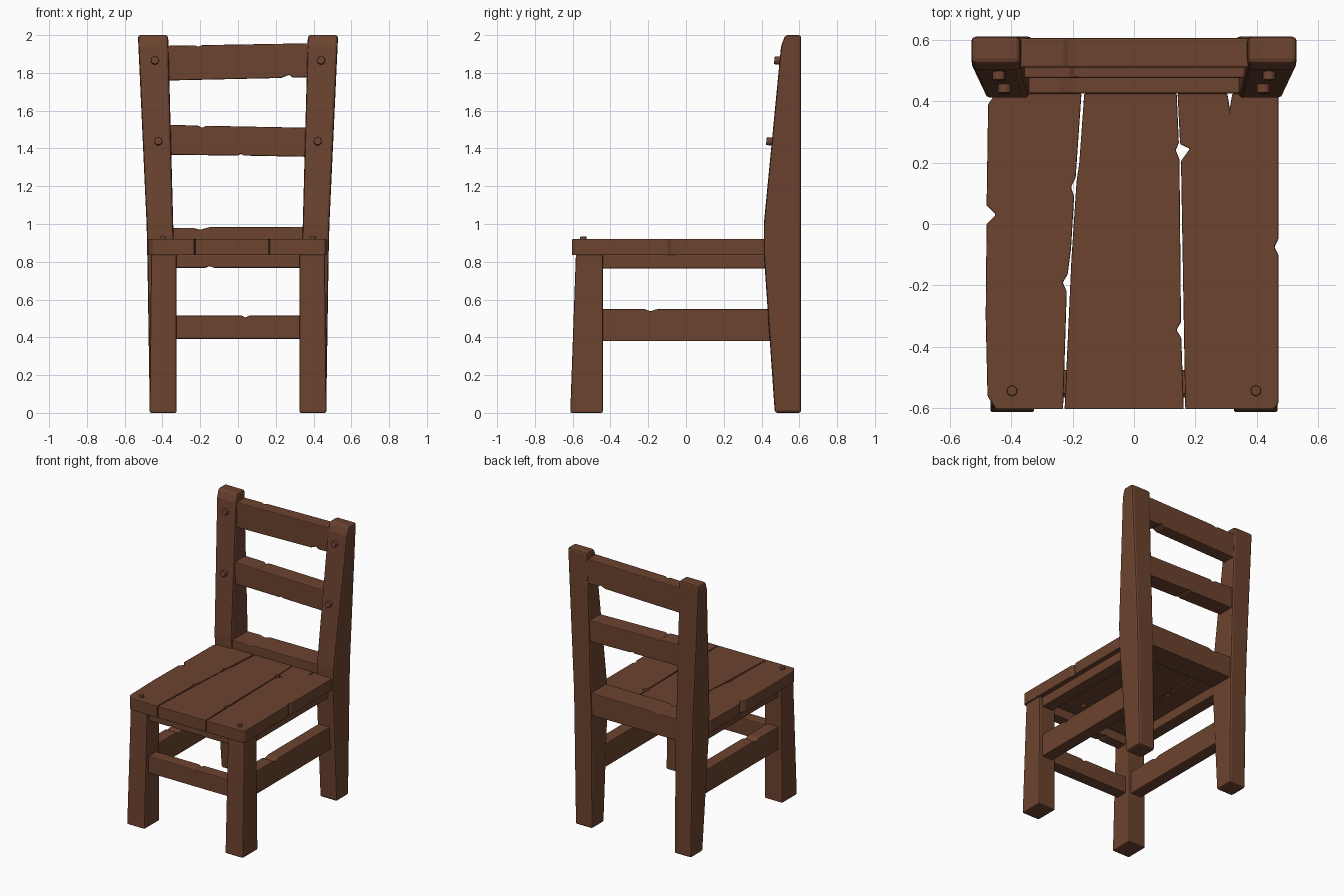
import bpy, bmesh, math
from mathutils import Vector, Matrix

wood = bpy.data.materials.new("brown wood")
wood.diffuse_color = (0.15, 0.056, 0.029, 1)


def finish(name, bm, bevel):
    """Round the hard edges a little and make the object."""
    bmesh.ops.recalc_face_normals(bm, faces=bm.faces)
    if bevel:
        edges = [e for e in bm.edges if e.calc_face_angle(0) > math.radians(25)]
        bmesh.ops.bevel(bm, geom=edges, offset=bevel, segments=2, profile=0.5,
                        affect='EDGES', clamp_overlap=True)
    me = bpy.data.meshes.new(name)
    bm.to_mesh(me)
    bm.free()
    me.materials.append(wood)
    ob = bpy.data.objects.new(name, me)
    bpy.context.collection.objects.link(ob)
    return ob


def prism(name, pts, axis, lo, hi, bevel=0.006):
    """Extrude a 2D outline along an axis between lo and hi."""
    place = {'x': lambda a, b, c: (c, a, b),
             'y': lambda a, b, c: (a, c, b),
             'z': lambda a, b, c: (a, b, c)}[axis]
    bm = bmesh.new()
    r0 = [bm.verts.new(place(a, b, lo)) for a, b in pts]
    r1 = [bm.verts.new(place(a, b, hi)) for a, b in pts]
    bm.faces.new(r0)
    bm.faces.new(r1)
    n = len(pts)
    for i in range(n):
        j = (i + 1) % n
        bm.faces.new((r0[i], r0[j], r1[j], r1[i]))
    return finish(name, bm, bevel)


def post(name, sections, side, bevel):
    """Loft rectangles (inner x, outer x, front y, back y, z)."""
    bm = bmesh.new()
    rings = [[bm.verts.new((side * x, y, z)) for x, y in
              ((x0, y0), (x1, y0), (x1, y1), (x0, y1))]
             for x0, x1, y0, y1, z in sections]
    bm.faces.new(rings[0])
    bm.faces.new(rings[-1])
    for a, b in zip(rings, rings[1:]):
        for i in range(4):
            j = (i + 1) % 4
            bm.faces.new((a[i], a[j], b[j], b[i]))
    return finish(name, bm, bevel)


def peg(name, loc, direction, radius, depth):
    """Short round peg head with a rounded rim."""
    bm = bmesh.new()
    rot = Vector(direction).to_track_quat('Z', 'Y').to_matrix().to_4x4()
    bmesh.ops.create_cone(bm, cap_ends=True, segments=16, radius1=radius,
                          radius2=radius, depth=depth,
                          matrix=Matrix.Translation(loc) @ rot)
    return finish(name, bm, 0.004)


# Legs and tall back posts
back = [(0.33, 0.467, 0.47, 0.61, 0), (0.337, 0.48, 0.412, 0.61, 0.84),
        (0.343, 0.484, 0.412, 0.61, 1.0), (0.368, 0.527, 0.503, 0.61, 1.94),
        (0.37, 0.53, 0.525, 0.61, 2.0)]
front = [(0.325, 0.468, -0.613, -0.44, 0), (0.325, 0.46, -0.583, -0.44, 0.84)]
for side, label in ((-1, "left"), (1, "right")):
    post("back_post_" + label, back, side, 0.014)
    post("front_leg_" + label, front, side, 0.008)
    # Side stretcher with a nick, and side apron under the seat
    xs = sorted((side * 0.345, side * 0.435))
    prism("side_stretcher_" + label,
          [(-0.5, 0.38), (0.5, 0.38), (0.5, 0.55), (-0.15, 0.55),
           (-0.19, 0.538), (-0.22, 0.55), (-0.5, 0.55)], 'x', *xs)
    prism("side_apron_" + label,
          [(-0.5, 0.765), (0.5, 0.765), (0.5, 0.84), (-0.5, 0.84)], 'x', *xs)
    # Pegs in the posts and in the seat corners
    peg("upper_peg_" + label, (side * 0.44, 0.49, 1.865), (0, -1, 0.1), 0.021, 0.045)
    peg("middle_peg_" + label, (side * 0.422, 0.448, 1.437), (0, -1, 0.1), 0.021, 0.045)
    peg("seat_peg_" + label, (side * 0.397, -0.543, 0.92), (0, 0, 1), 0.017, 0.03)

# Back slats, each with small nicks
prism("top_slat",
      [(-0.4, 1.759), (0.23, 1.773), (0.27, 1.79), (0.29, 1.775), (0.4, 1.778),
       (0.4, 1.957), (-0.19, 1.947), (-0.21, 1.938), (-0.23, 1.946), (-0.4, 1.943)],
      'y', 0.51, 0.605)
prism("middle_slat",
      [(-0.4, 1.367), (0.0, 1.362), (0.015, 1.372), (0.03, 1.362), (0.4, 1.355),
       (0.4, 1.509), (-0.17, 1.52), (-0.19, 1.508), (-0.21, 1.521), (-0.4, 1.526)],
      'y', 0.475, 0.6)
prism("lower_slat",
      [(-0.4, 0.82), (0.4, 0.82), (0.4, 0.985), (-0.15, 0.983),
       (-0.2, 0.97), (-0.24, 0.98), (-0.4, 0.978)],
      'y', 0.425, 0.6)

# Front stretcher and front apron
prism("front_stretcher",
      [(-0.4, 0.392), (0.4, 0.392), (0.4, 0.516), (0.06, 0.516),
       (0.04, 0.504), (0.02, 0.516), (-0.4, 0.516)], 'y', -0.565, -0.475)
prism("front_apron",
      [(-0.4, 0.768), (-0.17, 0.768), (-0.15, 0.778), (-0.13, 0.768), (0.4, 0.768),
       (0.4, 0.84), (-0.4, 0.84)], 'y', -0.555, -0.475)

# Seat: three worn planks with narrow gaps
planks = {
    "left": [(-0.45, 0.425), (-0.475, 0.39), (-0.48, 0.06), (-0.45, 0.03), (-0.48, 0.0),
             (-0.483, -0.3), (-0.477, -0.56), (-0.45, -0.603), (-0.231, -0.603),
             (-0.219, -0.22), (-0.232, -0.19), (-0.216, -0.165), (-0.205, -0.08),
             (-0.195, 0.09), (-0.205, 0.12), (-0.19, 0.15), (-0.171, 0.425)],
    "middle": [(-0.162, 0.425), (-0.178, 0.2), (-0.187, 0.14), (-0.204, -0.12),
               (-0.226, -0.603), (0.162, -0.603), (0.154, -0.37), (0.138, -0.345),
               (0.153, -0.32), (0.148, 0.21), (0.136, 0.24), (0.146, 0.265), (0.139, 0.425)],
    "right": [(0.142, 0.425), (0.15, 0.26), (0.182, 0.245), (0.153, 0.205),
              (0.167, -0.603), (0.455, -0.603), (0.47, -0.585), (0.47, -0.1),
              (0.457, -0.075), (0.47, -0.05), (0.47, 0.425), (0.32, 0.425),
              (0.312, 0.375), (0.304, 0.425)],
}
for label, outline in planks.items():
    prism("seat_plank_" + label, outline, 'z', 0.835, 0.921, 0.004)
